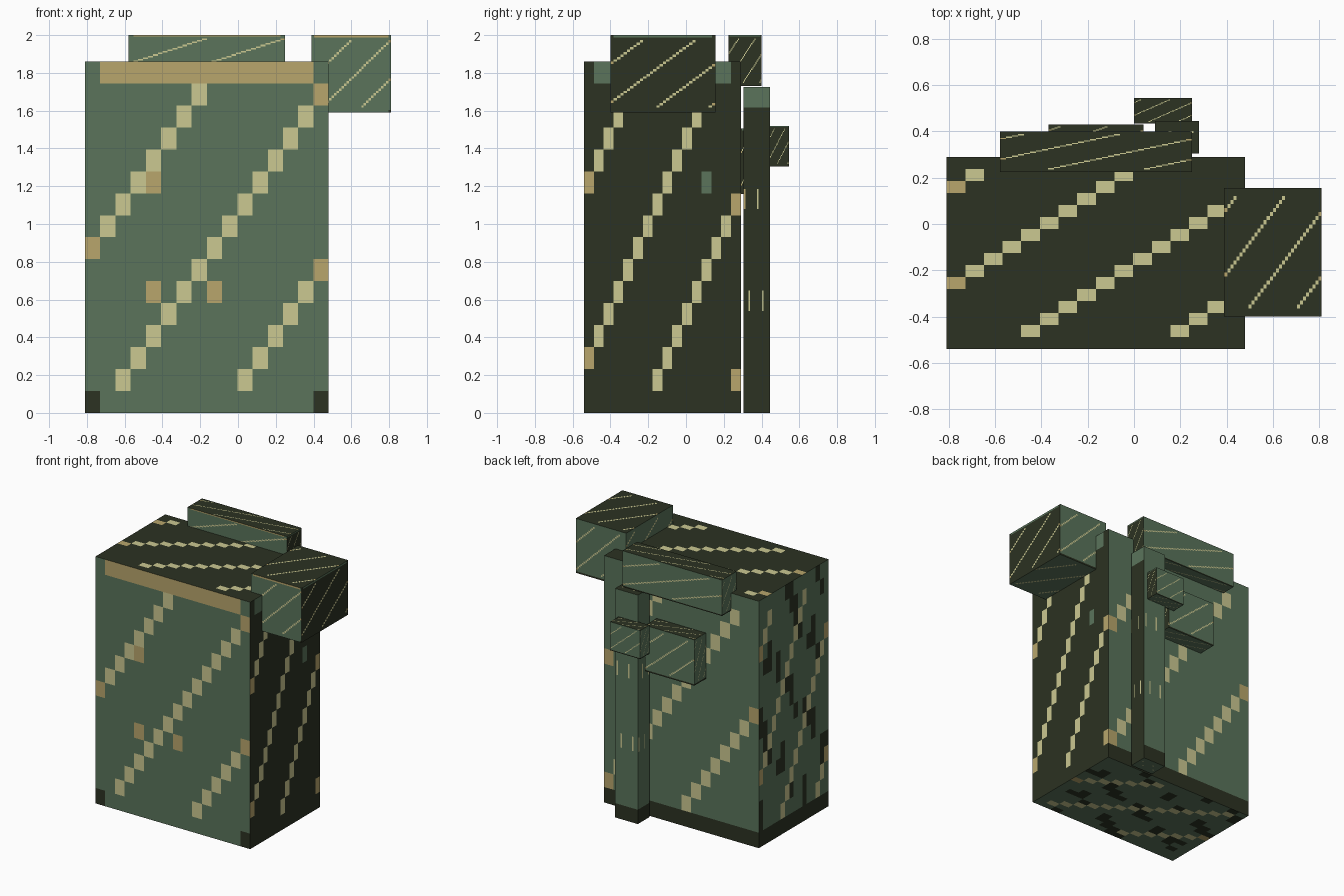
import bpy, bmesh, math
from mathutils import Vector

if "Cube" in bpy.data.objects:
    bpy.data.objects.remove(bpy.data.objects["Cube"])


def material(name, color):
    m = bpy.data.materials.new(name)
    m.diffuse_color = (*color, 1)
    m.use_nodes = True
    m.node_tree.nodes["Principled BSDF"].inputs["Base Color"].default_value = m.diffuse_color
    return m


GREEN, DARK, CREAM, TAN = range(4)
MATS = [material("moss green", (0.103, 0.175, 0.105)),
        material("dark olive", (0.025, 0.032, 0.016)),
        material("pale cream", (0.597, 0.578, 0.283)),
        material("tan", (0.479, 0.381, 0.150))]

# side: (u direction, v direction, base colour, stripe offset), seen from outside
SIDES = {
    "front": ((1, 0, 0), (0, 0, 1), GREEN, 1),
    "right": ((0, 1, 0), (0, 0, 1), DARK, 6),
    "back": ((-1, 0, 0), (0, 0, 1), GREEN, 7),
    "left": ((0, -1, 0), (0, 0, 1), GREEN, 4),
    "top": ((1, 0, 0), (0, 1, 0), DARK, 3),
    "bottom": ((1, 0, 0), (0, -1, 0), GREEN, 0),
}

# single odd cells on the main body
SPOTS = {("front", 4, 10): TAN, ("front", 4, 5): TAN, ("front", 8, 5): TAN,
         ("right", 12, 10): GREEN}


def cell_color(side, c, r, n, style):
    """Colour rule for cell column c, row r of an n x n side."""
    base, offset = SIDES[side][2:]
    if style == "body" and (side, c, r) in SPOTS:
        return SPOTS[side, c, r]
    # rims along the top and bottom edges
    if r == n - 1:
        if side == "right" and (style == "post" or 0 < c < n - 1):
            return GREEN
        if side == "front" and 0 < c < n - 1:
            return TAN
    if r == 0:
        if side in ("back", "left"):
            return DARK
        if side == "front" and c in (0, n - 1):
            return DARK
    # diagonal stripes, two periods across the side
    k = n // 16
    striped = (c - r - offset * k) % (n // 2) == 0 and k <= r < n - k
    if style == "post":
        striped = striped and r % 5 == 0 and side != "front"
    if striped:
        return TAN if c in (0, n - 1) else CREAM
    # winding blotches on the body's left side and underside
    if style == "body" and side in ("left", "bottom"):
        if math.sin(1.9 * c + 2 * math.sin(0.9 * r)) + math.sin(1.1 * r + 0.7 * c) > 1.0:
            return DARK
    return base


def patterned_box(name, lo, hi, n, style):
    lo, hi = Vector(lo), Vector(hi)
    mid, size = (lo + hi) / 2, hi - lo
    bm = bmesh.new()
    for side, (u, v, _, _) in SIDES.items():
        u, v = Vector(u), Vector(v)
        w = u.cross(v)
        grid = [[bm.verts.new(mid + (u * (i / n - 0.5) + v * (j / n - 0.5) + w * 0.5) * size)
                 for i in range(n + 1)] for j in range(n + 1)]
        for r in range(n):
            for c in range(n):
                f = bm.faces.new((grid[r][c], grid[r][c + 1],
                                  grid[r + 1][c + 1], grid[r + 1][c]))
                f.material_index = cell_color(side, c, r, n, style)
    bmesh.ops.remove_doubles(bm, verts=bm.verts, dist=0.0005)
    me = bpy.data.meshes.new(name)
    bm.to_mesh(me)
    bm.free()
    for m in MATS:
        me.materials.append(m)
    ob = bpy.data.objects.new(name, me)
    bpy.context.collection.objects.link(ob)
    return ob


# large main block
patterned_box("main_body", (-0.81, -0.54, 0), (0.48, 0.29, 1.86), 16, "body")
# cube on the upper right corner
patterned_box("side_block", (0.39, -0.40, 1.59), (0.81, 0.155, 2.0), 32, "small")
# bar along the top rear edge
patterned_box("rear_top_bar", (-0.58, 0.225, 1.73), (0.25, 0.40, 2.0), 32, "small")
# upright post behind the body
patterned_box("rear_post", (0.09, 0.305, 0), (0.28, 0.445, 1.725), 16, "post")
# two small blocks beside and behind the post
patterned_box("rear_post_block", (0.0, 0.435, 1.305), (0.25, 0.545, 1.52), 32, "small")
patterned_box("rear_panel_block", (-0.37, 0.292, 1.16), (0.04, 0.43, 1.505), 32, "small")
